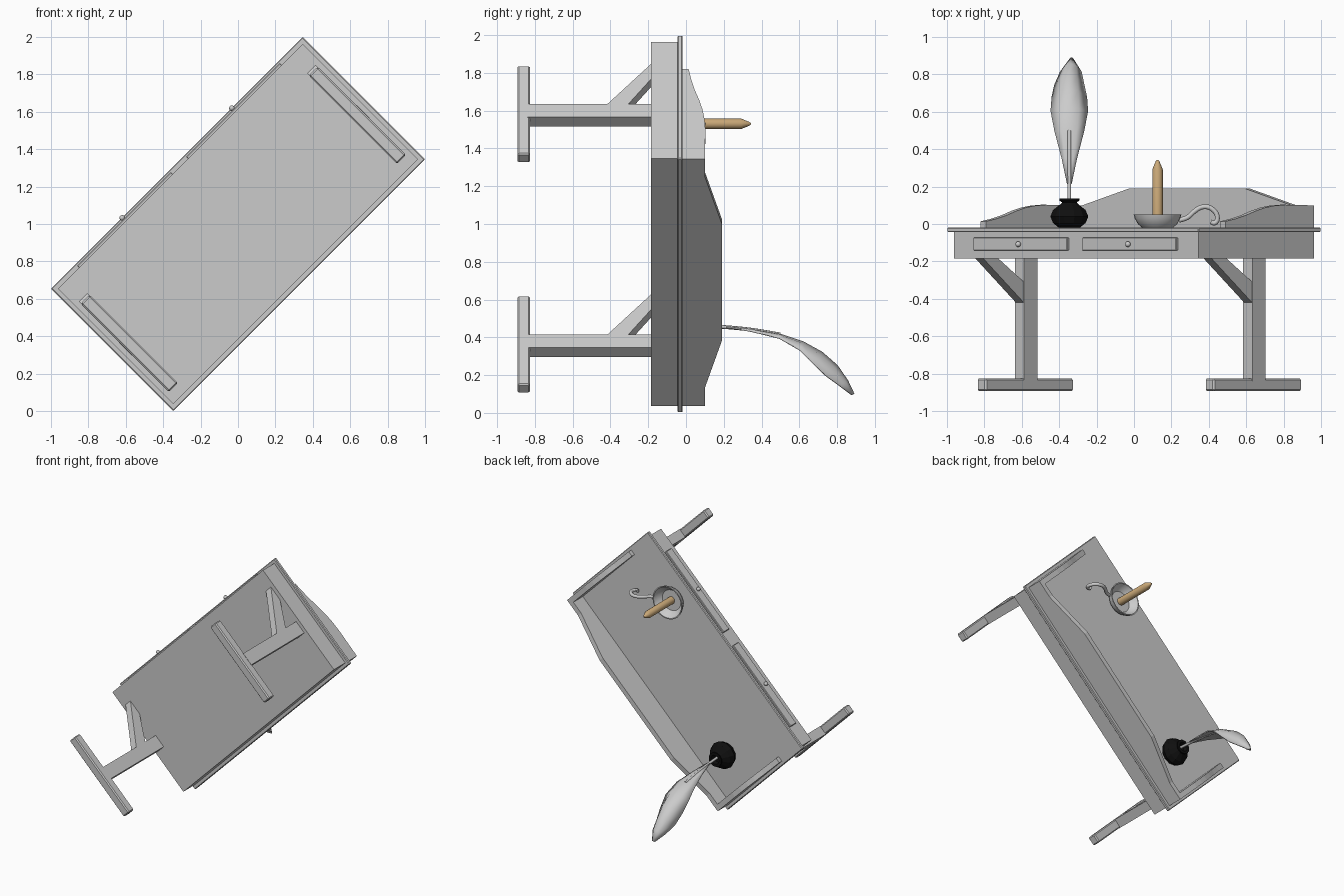
import bpy, bmesh, math
from mathutils import Matrix, Vector

if "Cube" in bpy.data.objects:
    bpy.data.objects.remove(bpy.data.objects["Cube"])

R = math.sqrt(0.5)
# Desk frame: x along the length, y towards the back, z up from the worktop
FRAME = Matrix(((R, R, 0, 0), (0, 0, 1, 0), (R, -R, 0, 1), (0, 0, 0, 1)))


def material(name, rgb):
    m = bpy.data.materials.new(name)
    m.use_nodes = True
    m.diffuse_color = (*rgb, 1)
    m.node_tree.nodes["Principled BSDF"].inputs["Base Color"].default_value = (*rgb, 1)
    return m


GREY = material("plain grey", (0.6, 0.6, 0.6))
BLACK = material("ink black", (0.005, 0.005, 0.005))
TAN = material("candle tan", (0.6, 0.4, 0.19))


def finish(name, bm, mat, smooth=None):
    bmesh.ops.recalc_face_normals(bm, faces=bm.faces)
    mesh = bpy.data.meshes.new(name)
    bm.to_mesh(mesh)
    bm.free()
    mesh.materials.append(mat)
    ob = bpy.data.objects.new(name, mesh)
    bpy.context.collection.objects.link(ob)
    ob.matrix_world = FRAME
    if smooth:
        bpy.ops.object.select_all(action="DESELECT")
        ob.select_set(True)
        bpy.context.view_layer.objects.active = ob
        bpy.ops.object.shade_smooth_by_angle(angle=math.radians(smooth))
    return ob


def box(name, x, y, z, bevel=0):
    bm = bmesh.new()
    bmesh.ops.create_cube(bm, size=1)
    for v in bm.verts:
        v.co = [lo + (hi - lo) * (c + 0.5) for c, (lo, hi) in zip(v.co, (x, y, z))]
    if bevel:
        bmesh.ops.bevel(bm, geom=bm.edges[:], offset=bevel, segments=1, affect="EDGES")
    return finish(name, bm, GREY)


def plate(name, outline, axis, lo, hi):
    """Extrude an outline (across, height) along the x (0) or y (1) axis."""
    bm = bmesh.new()
    place = (lambda a, h: (lo, a, h)) if axis == 0 else (lambda a, h: (a, lo, h))
    face = bm.faces.new([bm.verts.new(place(a, h)) for a, h in outline])
    new = bmesh.ops.extrude_face_region(bm, geom=[face])["geom"]
    shift = Vector((hi - lo, 0, 0) if axis == 0 else (0, hi - lo, 0))
    bmesh.ops.translate(bm, vec=shift, verts=[v for v in new if isinstance(v, bmesh.types.BMVert)])
    return finish(name, bm, GREY)


def lathe(name, profile, centre, mat, sides, smooth=None):
    """Revolve (radius, height) points about an upright axis."""
    bm = bmesh.new()
    rings = []
    for r, h in profile:
        rings.append([bm.verts.new((centre[0] + r * math.cos(t), centre[1] + r * math.sin(t), h))
                      for t in (2 * math.pi * i / sides for i in range(sides))])
    for a, b in zip(rings, rings[1:]):
        for i in range(sides):
            j = (i + 1) % sides
            bm.faces.new((a[i], a[j], b[j], b[i]))
    bm.faces.new(rings[0])
    bm.faces.new(rings[-1])
    return finish(name, bm, mat, smooth)


def tube(name, points, radius):
    """Sweep a round tube along a smooth path."""
    cu = bpy.data.curves.new(name, "CURVE")
    cu.dimensions = "3D"
    cu.bevel_depth = radius
    cu.bevel_resolution = 2
    cu.resolution_u = 4
    cu.use_fill_caps = True
    sp = cu.splines.new("BEZIER")
    sp.bezier_points.add(len(points) - 1)
    for bp, p in zip(sp.bezier_points, points):
        bp.co = p
        bp.handle_left_type = bp.handle_right_type = "AUTO"
    cu.materials.append(GREY)
    ob = bpy.data.objects.new(name, cu)
    bpy.context.collection.objects.link(ob)
    ob.matrix_world = FRAME


# Worktop and drawer case
TOP = -0.018
box("worktop", (-0.951, 0.951), (-0.463, 0.463), (-0.044, TOP), 0.005)
box("drawer_case", (-0.925, 0.925), (-0.436, 0.436), (-0.184, -0.04))

# Back board with sloping shoulders
half = [(0.925, TOP - 0.005), (0.925, 0.1), (0.79, 0.1), (0.437, 0.19)]
plate("back_board", half + [(-a, h) for a, h in reversed(half)], 1, 0.4, 0.437)

# Curved end boards
end = [(0.402, TOP - 0.005), (-0.235, TOP - 0.005), (-0.235, 0.014), (-0.16, 0.027), (-0.08, 0.046),
       (0.0, 0.071), (0.07, 0.088), (0.14, 0.098), (0.22, 0.103), (0.402, 0.1)]

# Everything repeated at both ends
for side, s in (("right", -1), ("left", 1)):
    def span(a, b):
        return tuple(sorted((s * a, s * b)))
    plate(side + "_end_board", end, 0, *span(0.885, 0.925))
    box(side + "_drawer_front", span(0.057, 0.767), (-0.45, -0.43), (-0.143, -0.072), 0.004)
    knob = bmesh.new()
    bmesh.ops.create_uvsphere(knob, u_segments=12, v_segments=8, radius=0.015,
                              matrix=Matrix.Translation((s * 0.415, -0.461, -0.108)))
    finish(side + "_drawer_knob", knob, GREY, 60)
    box(side + "_leg_post", span(0.828, 0.898), (-0.002, 0.098), (-0.84, -0.18))
    box(side + "_foot", span(0.828, 0.896), (-0.293, 0.373), (-0.893, -0.826), 0.008)
    plate(side + "_leg_brace", [(0.005, -0.424), (0.005, -0.312), (-0.2, -0.18), (-0.312, -0.18)],
          0, *span(0.833, 0.893))

# Ink pot
POT = Vector((-0.63, 0.141, 0))
lathe("ink_pot", [(0.06, TOP), (0.09, 0.005), (0.105, 0.04), (0.09, 0.075), (0.05, 0.105), (0.04, 0.115),
                  (0.055, 0.125), (0.055, 0.135), (0.035, 0.135), (0.03, 0.1)], POT, BLACK, 12)

# Quill: stem and a cupped blade that bends over
ACROSS, OVER, UP = Vector((R, R, 0)), Vector((-R, R, 0)), Vector((0, 0, 1))
tube("quill_stem", [POT + OVER * o + UP * h for h, o in ((0.05, -0.01), (0.2, 0), (0.35, 0.015), (0.5, 0.04))], 0.01)
# Rows: height, bend, half width, cup depth, sideways shift
rows = [(0.215, 0.0, 0.012, 0.0, 0), (0.35, 0.015, 0.04, 0.008, 0), (0.5, 0.04, 0.078, 0.02, 0),
        (0.62, 0.08, 0.098, 0.045, 0), (0.72, 0.135, 0.092, 0.075, 0), (0.8, 0.205, 0.078, 0.08, 0),
        (0.855, 0.285, 0.055, 0.05, 0.008), (0.888, 0.355, 0.01, 0.012, 0.012)]
bm = bmesh.new()
grid = []
for i, (h, o, w, cup, shift) in enumerate(rows):
    a, b = rows[max(i - 1, 0)], rows[min(i + 1, len(rows) - 1)]
    inward = (OVER * (b[0] - a[0]) - UP * (b[1] - a[1])).normalized()
    grid.append([bm.verts.new(POT + UP * h + OVER * o + ACROSS * (w * t + shift) + inward * cup * t * t)
                 for t in (-1, -0.5, 0, 0.5, 1)])
for a, b in zip(grid, grid[1:]):
    for i in range(4):
        bm.faces.new((a[i], a[i + 1], b[i + 1], b[i]))
blade = finish("quill_blade", bm, GREY, 60)
solid = blade.modifiers.new("thickness", "SOLIDIFY")
solid.thickness = 0.008
solid.offset = 0

# Candle in a dish with a curled handle
DISH = Vector((0.464, -0.286, 0))
lathe("candle_dish", [(0.085, TOP), (0.105, 0.0), (0.122, 0.03), (0.128, 0.052), (0.12, 0.052),
                      (0.105, 0.02), (0.08, 0.0)], DISH, GREY, 24, 35)
lathe("candle", [(0.028, -0.005), (0.028, 0.292), (0.01, 0.335), (0.004, 0.343)], DISH, TAN, 16, 30)
path = [(0.115, 0.02), (0.16, 0.035), (0.2, 0.07), (0.245, 0.092), (0.295, 0.078), (0.32, 0.03), (0.305, 0.005), (0.285, 0.012)]
tube("dish_handle", [DISH + ACROSS * a + UP * h for a, h in path], 0.013)
